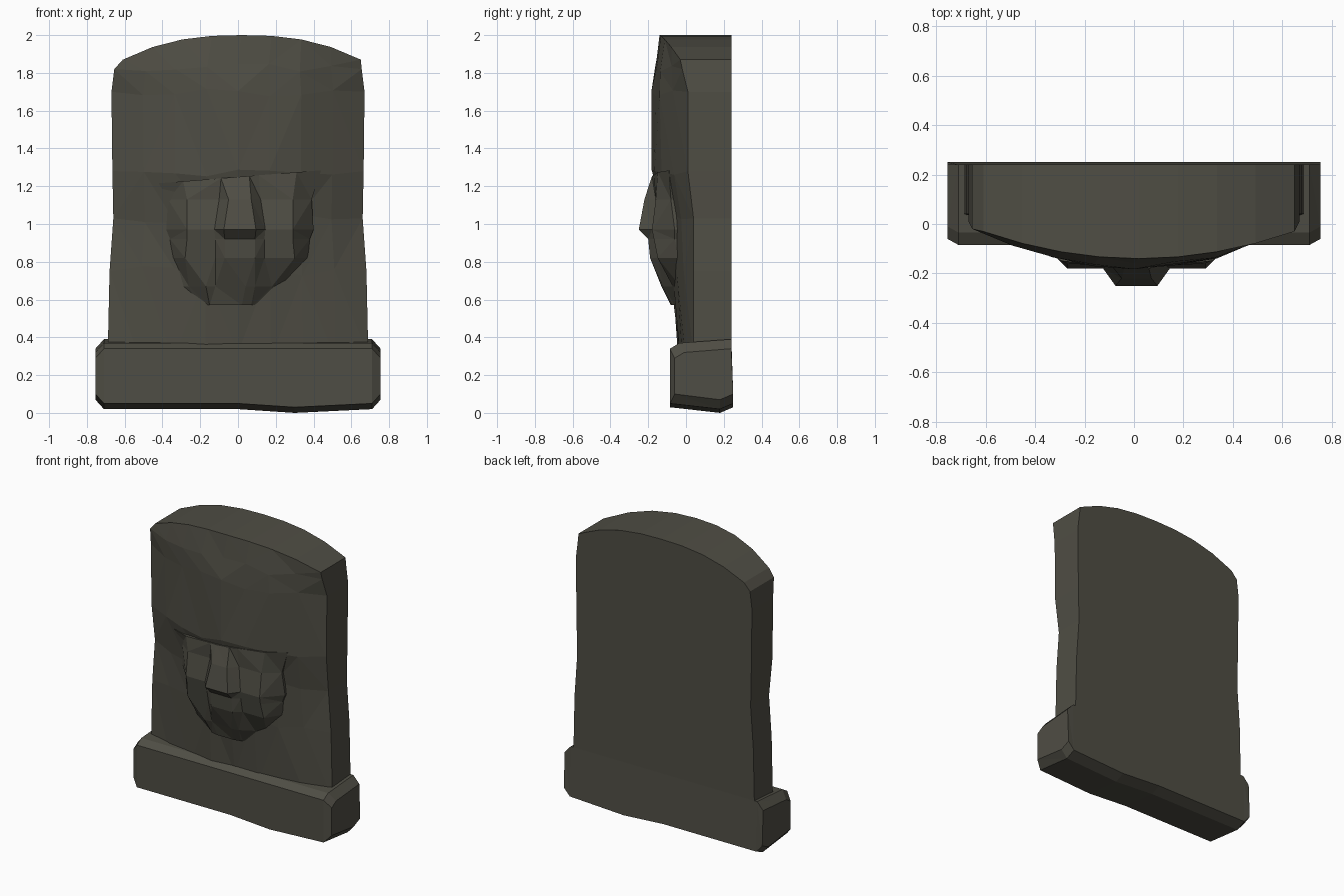
import bpy
import bmesh
import random

random.seed(4)

if "Cube" in bpy.data.objects:
    bpy.data.objects.remove(bpy.data.objects["Cube"], do_unlink=True)

# One dark olive-grey stone
stone = bpy.data.materials.new("dark olive stone")
stone.use_nodes = True
stone_colour = (0.078, 0.075, 0.058, 1)
stone.diffuse_color = stone_colour
shader = stone.node_tree.nodes["Principled BSDF"]
shader.inputs["Base Color"].default_value = stone_colour
back_depth = 0.24


def chip(amount):
    """Small random offset for hand-cut stone."""
    return random.uniform(-amount, amount)


def finish(bm, name):
    """Triangulate into flat facets and place the part in the scene."""
    bmesh.ops.triangulate(bm, faces=bm.faces[:])
    bmesh.ops.recalc_face_normals(bm, faces=bm.faces[:])
    mesh = bpy.data.meshes.new(name)
    bm.to_mesh(mesh)
    bm.free()
    mesh.materials.append(stone)
    part = bpy.data.objects.new(name, mesh)
    bpy.context.collection.objects.link(part)


def skin(rows, closed):
    """Join neighbouring rows of points with quads; closed rows wrap round."""
    bm = bmesh.new()
    verts = [[bm.verts.new(point) for point in row] for row in rows]
    for low, high in zip(verts, verts[1:]):
        count = len(low)
        for i in range(count if closed else count - 1):
            j = (i + 1) % count
            bm.faces.new((low[i], low[j], high[j], high[i]))
    return bm, verts


# Slab: bowed front, flat back, arched top
slab_rows = [  # height, half width, middle front, edge front
    (0.3, 0.69, -0.04, 0.04),
    (0.75, 0.68, -0.085, 0.04),
    (1.03, 0.66, -0.11, 0.04),
    (1.28, 0.665, -0.175, 0.01),
    (1.7, 0.67, -0.18, 0.01),
    (1.82, 0.655, -0.165, -0.02),
]
crown = (2, 0.63, -0.14, -0.03)
columns = [i / 4 for i in range(-4, 5)]


def slab_ring(row):
    z, half, middle, edge = row
    front, back = [], []
    for u in columns:
        x, y, height = u * half, middle + (edge - middle) * u * u, z
        if row is crown:
            x += 0.02
            height -= 0.13 * abs(u) ** 2.5
        elif abs(u) < 1:
            y += chip(0.008)
            height += chip(0.03)
        front.append((x, y, height))
        back.append((x, back_depth, height))
    return front + back[::-1]


bm, rings = skin([slab_ring(row) for row in slab_rows + [crown]], True)
bm.faces.new(rings[0])
top = rings[-1]
for i in range(len(columns) - 1):
    bm.faces.new((top[i], top[i + 1], top[-2 - i], top[-1 - i]))
finish(bm, "slab")

# Plinth: rough block with worn ends and a chipped underside
ends = 0.755
sections = []
for x in (-ends, -0.71, -0.3, 0, 0.3, 0.71, ends):
    worn = 0.05 if abs(x) == ends else 0
    low = 0.02 + worn - (0.02 if x == 0.3 else 0)
    high, front = 0.37 - worn, -0.085 + worn / 2
    sections.append([(x, front, low + 0.03), (x, front, high - 0.03),
                     (x, front + 0.05, high), (x, back_depth, high + 0.02),
                     (x, back_depth + 0.01, low + 0.03), (x, 0.18, low)])
bm, rings = skin(sections, True)
bm.faces.new(rings[0])
bm.faces.new(rings[-1])
finish(bm, "plinth")

# Face relief: brow, eyes, nose, cheeks, mouth and chin in mirrored rows
face_rows = [  # height, rim, cheek, nose half widths; rim, cheek, nose depths
    (1.25, 0.43, 0.3, 0.05, 0.09, 0.15, 0.18),
    (1.13, 0.38, 0.28, 0.06, 0.08, 0.16, 0.22),
    (0.97, 0.39, 0.28, 0.085, 0.06, 0.18, 0.25),
    (0.92, 0.37, 0.28, 0.08, 0.06, 0.17, 0.2),
    (0.82, 0.36, 0.29, 0.08, 0.04, 0.15, 0.19),
    (0.67, 0.28, 0.22, 0.08, 0.03, 0.07, 0.13),
    (0.57, 0.18, 0.12, 0.06, 0.03, 0.06, 0.08),
]
rows = []
for z, rim, cheek, nose, rim_depth, cheek_depth, nose_depth in face_rows:
    is_brow, is_chin = z > 1.2, z < 0.8
    hollow = nose_depth - 0.01 if is_chin or is_brow else cheek_depth
    half_row = [(rim, rim_depth), (cheek, cheek_depth),
                (nose + 0.05, hollow), (nose, nose_depth)]
    across = [(-x, d) for x, d in half_row] + half_row[::-1]
    tilt = 0.08 if is_brow else 0
    shift = -0.04 if is_chin else 0.01
    rows.append([(x + shift, -d, z + tilt * x) for x, d in across])
bm, grid = skin(rows, False)
# Lips are cut back on the right of the mouth
grid[-2][3].co.y += 0.02
# Sink the rim of the relief into the slab
outline = [e for e in bm.edges if e.is_boundary]
for item in bmesh.ops.extrude_edge_only(bm, edges=outline)["geom"]:
    if isinstance(item, bmesh.types.BMVert):
        item.co.y = 0.1
finish(bm, "face_relief")
